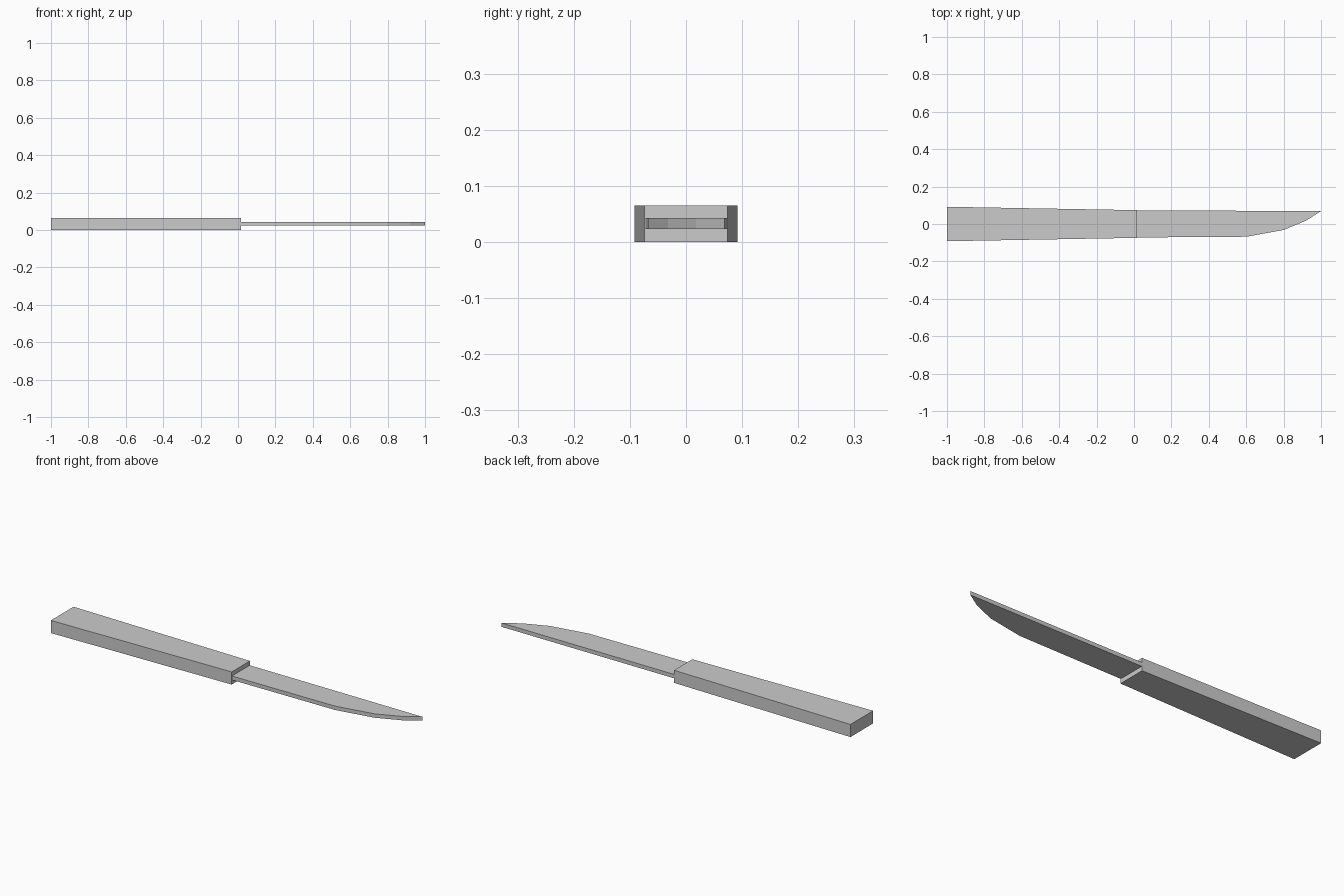
import bpy
import bmesh

cube = bpy.data.objects.get("Cube")
if cube:
    bpy.data.objects.remove(cube, do_unlink=True)

# One plain grey for the whole knife
grey = bpy.data.materials.new("plain grey")
grey.use_nodes = True
colour = (0.6, 0.6, 0.6, 1)
grey.diffuse_color = colour
grey.node_tree.nodes["Principled BSDF"].inputs["Base Color"].default_value = colour


def extruded_part(name, outline, bottom, top):
    """Extrude a counter-clockwise outline upward between two heights."""
    bm = bmesh.new()
    base = bm.faces.new([bm.verts.new((x, y, bottom)) for x, y in outline])
    result = bmesh.ops.extrude_face_region(bm, geom=[base], use_keep_orig=True)
    raised = [v for v in result["geom"] if isinstance(v, bmesh.types.BMVert)]
    bmesh.ops.translate(bm, verts=raised, vec=(0, 0, top - bottom))
    bmesh.ops.recalc_face_normals(bm, faces=bm.faces)
    mesh = bpy.data.meshes.new(name)
    bm.to_mesh(mesh)
    bm.free()
    mesh.materials.append(grey)
    part = bpy.data.objects.new(name, mesh)
    bpy.context.collection.objects.link(part)
    return part


# Handle: a flat bar, wider at the butt
butt, guard = 0.092, 0.074
extruded_part("handle",
              [(-1, -butt), (0.016, -guard), (0.016, guard), (-1, butt)],
              0, 0.065)

# Blade: straight spine, edge sweeping up to the tip
extruded_part("blade",
              [(0.01, -0.072), (0.6, -0.068), (0.8, -0.032),
               (0.92, 0.018), (1, 0.069), (0.01, 0.073)],
              0.023, 0.043)
